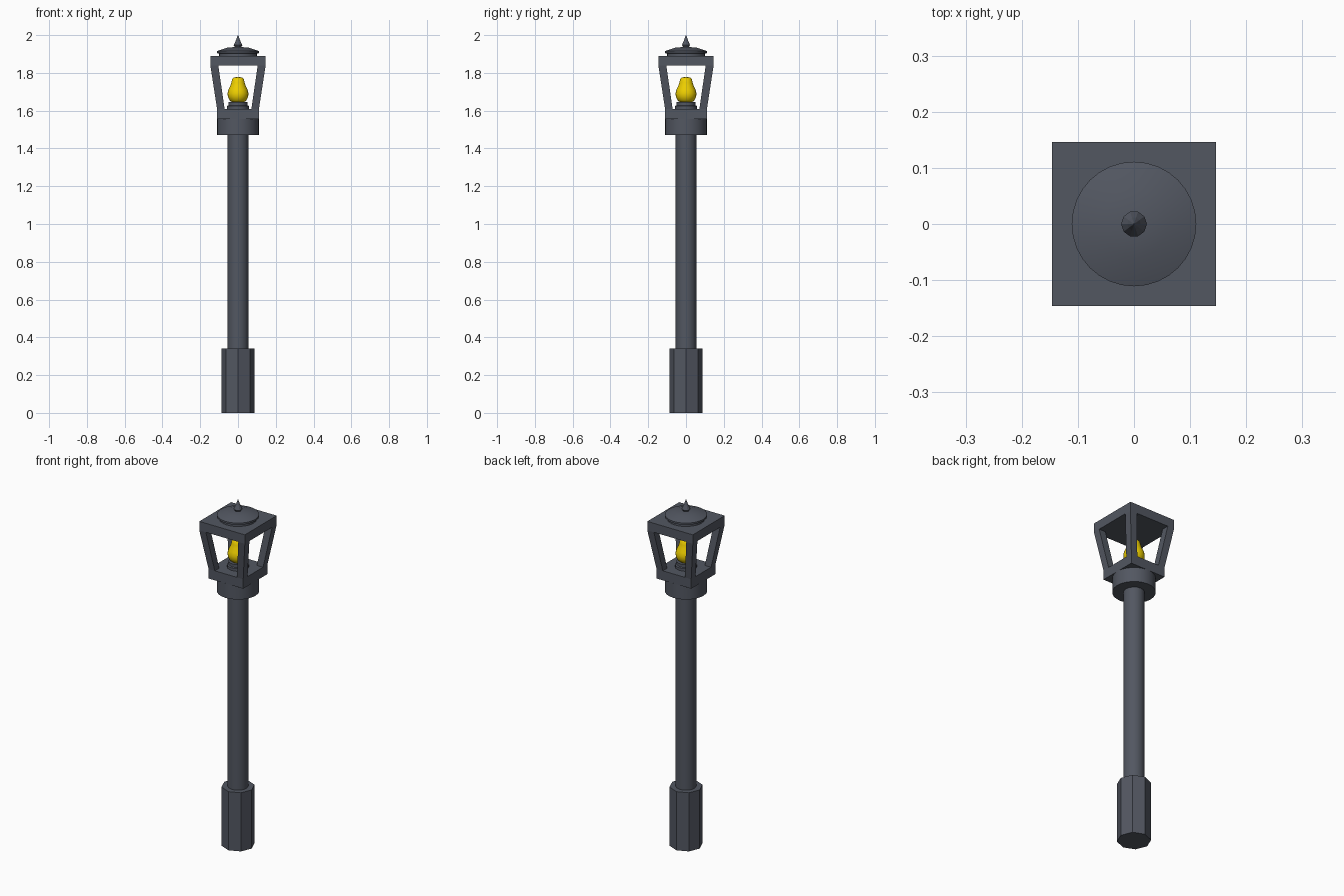
import bpy, bmesh, math

if "Cube" in bpy.data.objects:
    bpy.data.objects.remove(bpy.data.objects["Cube"])

def material(name, col):
    m = bpy.data.materials.new(name)
    m.diffuse_color = (*col, 1)
    m.use_nodes = True
    m.node_tree.nodes["Principled BSDF"].inputs["Base Color"].default_value = m.diffuse_color
    return m

IRON = material("dark_iron", (0.085, 0.095, 0.12))
GLOW = material("yellow_bulb", (0.85, 0.62, 0.0))

def finish(name, bm, mat, smooth=None):
    bmesh.ops.recalc_face_normals(bm, faces=bm.faces)
    me = bpy.data.meshes.new(name)
    bm.to_mesh(me)
    bm.free()
    me.materials.append(mat)
    ob = bpy.data.objects.new(name, me)
    bpy.context.collection.objects.link(ob)
    if smooth:
        bpy.ops.object.select_all(action='DESELECT')
        ob.select_set(True)
        bpy.context.view_layer.objects.active = ob
        bpy.ops.object.shade_smooth_by_angle(angle=math.radians(smooth))
    return ob

def lathe(name, profile, sides, mat=IRON, smooth=35):
    """Revolve (radius, z) points around z, capping both ends."""
    bm = bmesh.new()
    rings = []
    for r, z in profile:
        rings.append([bm.verts.new((r * math.cos(2 * math.pi * i / sides),
                                    r * math.sin(2 * math.pi * i / sides), z))
                      for i in range(sides)])
    for a, b in zip(rings, rings[1:]):
        for i in range(sides):
            j = (i + 1) % sides
            bm.faces.new((a[i], a[j], b[j], b[i]))
    bm.faces.new(rings[0])
    bm.faces.new(rings[-1])
    return finish(name, bm, mat, smooth)

def add_block(bm, lo, hi, z0, z1):
    """Box between two heights; lo and hi are (x0, x1, y0, y1) at each end."""
    vs = []
    for (x0, x1, y0, y1), z in ((lo, z0), (hi, z1)):
        vs.append([bm.verts.new(p) for p in
                   ((x0, y0, z), (x1, y0, z), (x1, y1, z), (x0, y1, z))])
    a, b = vs
    bm.faces.new(a[::-1])
    bm.faces.new(b)
    for i in range(4):
        j = (i + 1) % 4
        bm.faces.new((a[i], a[j], b[j], b[i]))

# Octagonal base, pole and collar
lathe("base", [(0.088, 0), (0.088, 0.34)], 8, smooth=None)
lathe("pole", [(0.055, 0.34), (0.055, 1.48)], 16)
lathe("collar", [(0.112, 1.472), (0.112, 1.556)], 24)

# Lantern floor and roof slab
for name, h, z0, z1 in (("lantern_floor", 0.111, 1.555, 1.61),
                        ("lantern_roof", 0.146, 1.838, 1.89)):
    bm = bmesh.new()
    add_block(bm, (-h, h, -h, h), (-h, h, -h, h), z0, z1)
    finish(name, bm, IRON)

# Four corner posts leaning outward
bm = bmesh.new()
for sx in (-1, 1):
    for sy in (-1, 1):
        ends = [(sx * i, sx * o, sy * i, sy * o)
                for i, o in ((0.071, 0.111), (0.104, 0.146))]
        add_block(bm, ends[0], ends[1], 1.61, 1.838)
finish("lantern_posts", bm, IRON)

# Round cap and spiked finial
lathe("cap", [(0.1, 1.885), (0.1, 1.902), (0.111, 1.905), (0.111, 1.915),
              (0.06, 1.933), (0.015, 1.937)], 32)
lathe("finial", [(0.012, 1.93), (0.023, 1.947), (0.012, 1.97), (0.001, 2.0)], 10,
      smooth=None)

# Socket and bulb
lathe("socket", [(0.057, 1.605), (0.057, 1.625), (0.05, 1.628), (0.05, 1.645)], 20)
lathe("bulb", [(0.03, 1.643), (0.045, 1.655), (0.054, 1.675), (0.055, 1.693),
               (0.05, 1.712), (0.04, 1.732), (0.035, 1.75), (0.031, 1.767),
               (0.022, 1.776), (0.003, 1.778)], 24, GLOW, 60)
